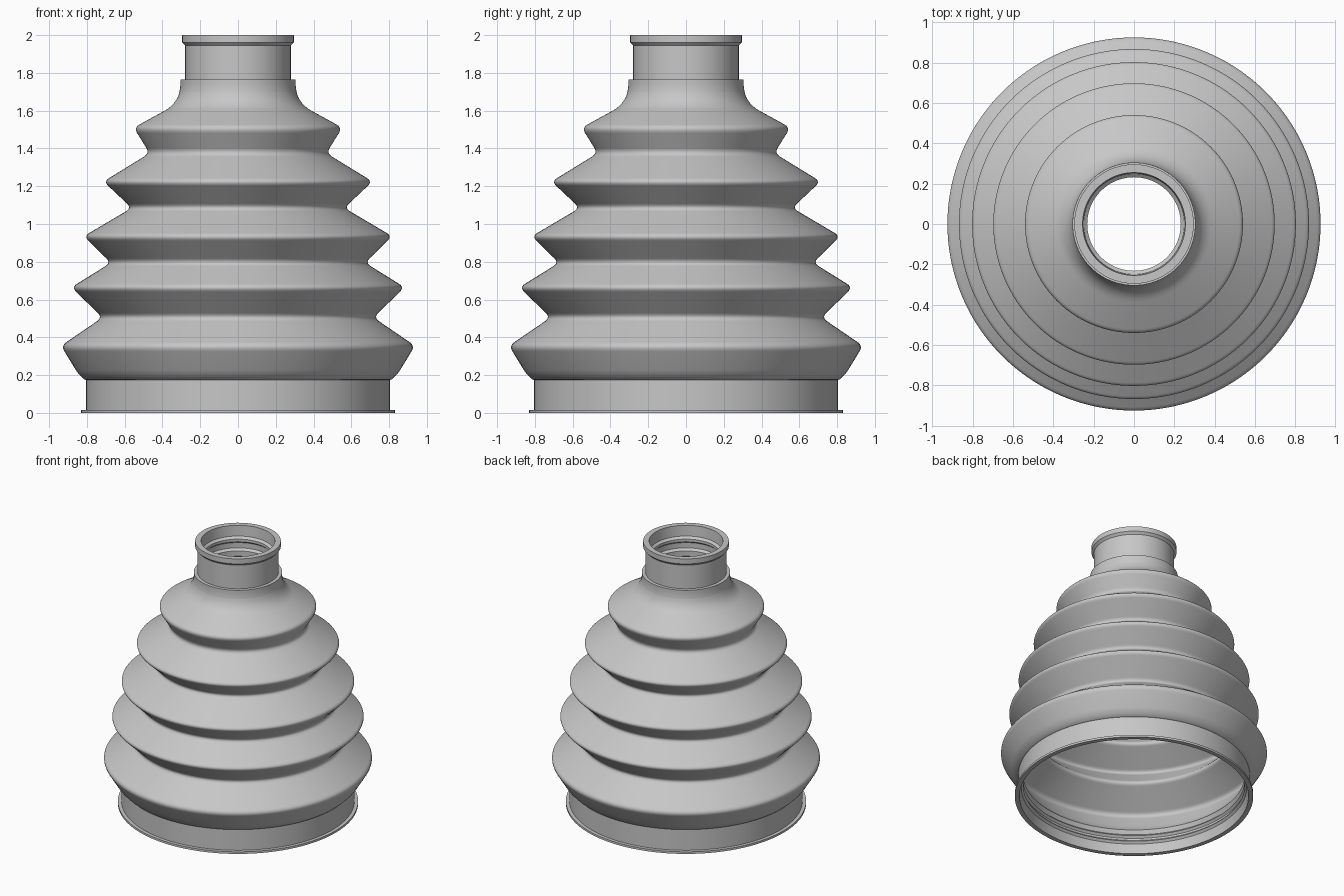
import bpy
import bmesh
import math
from mathutils import Vector

cube = bpy.data.objects.get("Cube")
if cube:
    bpy.data.objects.remove(cube, do_unlink=True)

SEGMENTS = 128
WALL = 0.045

rubber = bpy.data.materials.new("grey rubber")
rubber.use_nodes = True
rubber.diffuse_color = (0.57, 0.57, 0.57, 1)
rubber.node_tree.nodes["Principled BSDF"].inputs["Base Color"].default_value = (0.57, 0.57, 0.57, 1)


def rounded(profile, steps=8):
    """Round every (radius, height, trim) corner whose trim is above zero."""
    points = []
    for i, (r, z, trim) in enumerate(profile):
        corner = Vector((r, 0, z))
        if not trim:
            points.append(corner)
            continue
        before = profile[i - 1]
        after = profile[(i + 1) % len(profile)]
        a = corner + (Vector((before[0], 0, before[1])) - corner).normalized() * trim
        b = corner + (Vector((after[0], 0, after[1])) - corner).normalized() * trim
        for k in range(steps + 1):
            t = k / steps
            points.append(a * (1 - t) ** 2 + corner * 2 * t * (1 - t) + b * t * t)
    return points


def lathe(name, profile):
    """Revolve a closed profile about the z axis."""
    bm = bmesh.new()
    verts = [bm.verts.new(p) for p in rounded(profile)]
    edges = [bm.edges.new((verts[i - 1], verts[i])) for i in range(len(verts))]
    bmesh.ops.spin(bm, geom=verts + edges, cent=(0, 0, 0), axis=(0, 0, 1),
                   angle=math.tau, steps=SEGMENTS, use_duplicate=False)
    bmesh.ops.remove_doubles(bm, verts=bm.verts, dist=0.0001)
    bmesh.ops.recalc_face_normals(bm, faces=bm.faces)
    mesh = bpy.data.meshes.new(name)
    bm.to_mesh(mesh)
    bm.free()
    mesh.materials.append(rubber)
    obj = bpy.data.objects.new(name, mesh)
    bpy.context.collection.objects.link(obj)
    bpy.ops.object.select_all(action="DESELECT")
    obj.select_set(True)
    bpy.context.view_layer.objects.active = obj
    bpy.ops.object.shade_smooth_by_angle(angle=math.radians(28))
    return obj


# Pleats, alternating ridge and valley
folds = [(0.925, 0.355), (0.73, 0.505), (0.87, 0.665), (0.685, 0.795), (0.805, 0.935),
         (0.575, 1.085), (0.70, 1.225), (0.48, 1.375), (0.54, 1.51)]
pleats = [(r + (0.012 if i % 2 == 0 else -0.012), z, 0.035)
          for i, (r, z) in enumerate(folds)]
inner_pleats = [(r - WALL, z, trim) for r, z, trim in reversed(pleats)]

# Outside: base lip, clamp band, pleats, shoulder, neck and top lip
outside = [(0.83, 0, 0), (0.83, 0.016, 0), (0.805, 0.016, 0), (0.805, 0.175, 0),
           (0.815, 0.178, 0), (0.848, 0.21, 0.02)]
outside += pleats
outside += [(0.325, 1.635, 0.07), (0.305, 1.72, 0.03), (0.305, 1.765, 0),
            (0.28, 1.765, 0), (0.28, 1.945, 0), (0.296, 1.962, 0), (0.296, 2.0, 0)]

# Inside: stepped neck, pleats and sealing ribs in the base
inside = [(0.255, 2.0, 0), (0.25, 1.92, 0), (0.232, 1.905, 0), (0.232, 1.885, 0),
          (0.25, 1.87, 0), (0.25, 1.83, 0), (0.232, 1.815, 0), (0.232, 1.775, 0),
          (0.265, 1.74, 0.02), (0.285, 1.635, 0.06)]
inside += inner_pleats
inside += [(0.80, 0.21, 0.02), (0.77, 0.175, 0)]
for z in (0.13, 0.085):
    inside += [(0.785, z + 0.015, 0), (0.77, z, 0), (0.785, z - 0.015, 0)]
inside += [(0.797, 0, 0)]

lathe("bellows_boot", outside + inside)
